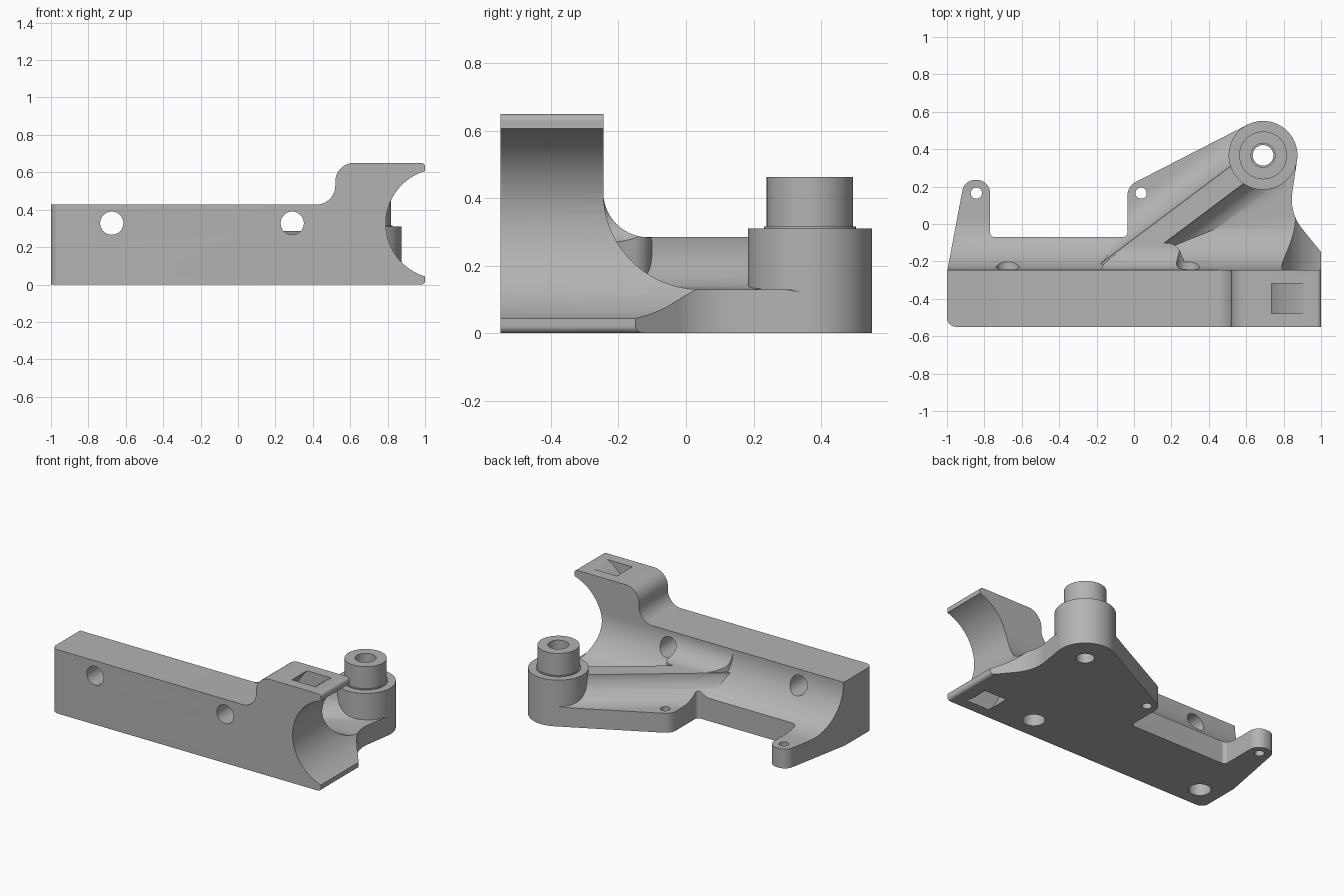
import bpy, bmesh, math
from mathutils import Vector, Matrix

if "Cube" in bpy.data.objects:
    bpy.data.objects.remove(bpy.data.objects["Cube"])

grey = bpy.data.materials.new("plain_grey")
grey.diffuse_color = (0.45, 0.45, 0.45, 1)
grey.use_nodes = True
grey.node_tree.nodes["Principled BSDF"].inputs["Base Color"].default_value = grey.diffuse_color


def rounded(pts, seg=20):
    """Polygon whose corners (x, y, radius) are replaced by arcs."""
    out = []
    for i, p in enumerate(pts):
        c = Vector(p[:2])
        r = p[2] if len(p) > 2 else 0
        if not r:
            out.append(c)
            continue
        a = (Vector(pts[i - 1][:2]) - c).normalized()
        b = (Vector(pts[(i + 1) % len(pts)][:2]) - c).normalized()
        half = a.angle(b) / 2
        mid = c + (a + b).normalized() * r / math.sin(half)
        d = r / math.tan(half)
        s, e = c + a * d - mid, c + b * d - mid
        a0 = math.atan2(s.y, s.x)
        turn = (math.atan2(e.y, e.x) - a0 + math.pi) % (2 * math.pi) - math.pi
        for k in range(seg + 1):
            t = a0 + turn * k / seg
            out.append(mid + Vector((math.cos(t), math.sin(t))) * r)
    return out


def arc(cx, cy, r, a0, a1, n=64):
    return [Vector((cx + r * math.cos(math.radians(a0 + (a1 - a0) * k / n)),
                    cy + r * math.sin(math.radians(a0 + (a1 - a0) * k / n))))
            for k in range(n + 1)]


def prism(name, pts, axis, lo, hi):
    """Extrude a 2D outline along an axis."""
    place = {"X": lambda p, t: (t, p[0], p[1]),
             "Y": lambda p, t: (p[0], t, p[1]),
             "Z": lambda p, t: (p[0], p[1], t)}[axis]
    bm = bmesh.new()
    low = [bm.verts.new(place(p, lo)) for p in pts]
    high = [bm.verts.new(place(p, hi)) for p in pts]
    bm.faces.new(low)
    bm.faces.new(high)
    for i in range(len(pts)):
        bm.faces.new((low[i - 1], low[i], high[i], high[i - 1]))
    bmesh.ops.recalc_face_normals(bm, faces=bm.faces)
    me = bpy.data.meshes.new(name)
    bm.to_mesh(me)
    bm.free()
    ob = bpy.data.objects.new(name, me)
    bpy.context.collection.objects.link(ob)
    me.materials.append(grey)
    return ob


def rod(name, a, b, r, axis, lo, hi):
    return prism(name, arc(a, b, r, 0, 360)[:-1], axis, lo, hi)


def combine(ob, other, op, keep=False):
    mod = ob.modifiers.new("cut", "BOOLEAN")
    mod.object, mod.operation, mod.solver = other, op, "EXACT"
    bpy.context.view_layer.objects.active = ob
    bpy.ops.object.modifier_apply(modifier=mod.name)
    if not keep:
        bpy.data.objects.remove(other)


BX, BY = 0.69, 0.367          # post centre
CX, CZ = 1.084, 0.325         # round seat centre

# Bracket: front profile, wall-and-floor section and plan outline intersected
bracket = prism("bracket", rounded([
    (-1, 0), (1, 0, .022), (1, .65, .022), (.52, .65, .1),
    (.52, .428, .1), (-1, .428)]), "Y", -.6, .6)
section = prism("section", rounded([
    (-.58, -.05), (.58, -.05), (.58, .13), (-.245, .13, .287),
    (-.245, .8), (-.58, .8)], 32), "X", -1.1, 1.1)
plan_pts = rounded([
    (-1, -.55, .05), (1, -.55), (1, -.15), (.83, .06, .25), (.872, .34),
    (BX, BY), (.606, .531), (-.035, .202, .08), (-.035, -.07, .025),
    (-.77, -.07, .025), (-.77, .235, .068), (-.907, .235, .066),
    (-1, -.26, .05)])
plan = prism("plan", plan_pts, "Z", -.1, 1)
combine(bracket, section, "INTERSECT")
combine(bracket, plan, "INTERSECT", keep=True)

# Diagonal rib with hollow flanks, running from wall to post
h, w, rr = .058, .213, .155
flank = [(w - .001, .05)] + [(h + rr - rr * math.cos(t), .285 - rr * math.sin(t))
                             for t in [math.pi / 2 * k / 20 for k in range(20, -1, -1)]]
rib = prism("rib", flank + [(-u, z) for u, z in reversed(flank)], "Y", -1.28, 0)
rib.data.transform(Matrix.Translation((BX, BY, 0))
                   @ Matrix.Rotation(-math.atan2(.8, .6), 4, "Z"))
combine(rib, plan, "INTERSECT")

# Curved blend where the rib meets the wall
blend = prism("blend", rounded([
    (-.3, .06), (-.1, .06), (-.1, .284), (-.245, .284, .134),
    (-.245, .425), (-.3, .425)]), "X", -.5, .5)
foot = prism("foot", rounded([
    (-.2, -.29), (-.16, -.21), (-.02, -.101), (.23, -.101, .08), (.3, -.29)]),
    "Z", 0, 1)
combine(blend, foot, "INTERSECT")
combine(bracket, rib, "UNION")
combine(bracket, blend, "UNION")

# Round seat at the end and the curved strap slot around it
combine(bracket, rod("seat", CX, CZ, .294, "Y", -.7, .7), "DIFFERENCE")
slot = arc(CX, CZ, .477, 110, 250) + arc(CX, CZ, .365, 250, 110)
combine(bracket, prism("strap_slot", slot, "Y", -.478, -.318), "DIFFERENCE")

# Post with narrower collar
combine(bracket, rod("post", BX, BY, .184, "Z", 0, .31), "UNION")
combine(bracket, rod("collar_foot", BX, BY, .136, "Z", .2, .316), "UNION")
combine(bracket, rod("collar", BX, BY, .128, "Z", .2, .463), "UNION")

# Holes: wall, lugs, post bore and blind holes underneath
for x in (-.675, .29):
    combine(bracket, rod("wall_hole", x, .328, .062, "Y", -.7, -.14), "DIFFERENCE")
for x in (-.843, .038):
    combine(bracket, rod("lug_hole", x, .165, .03, "Z", -.1, .4), "DIFFERENCE")
for x in (-.85, .45):
    combine(bracket, rod("base_hole", x, -.4, .068, "Z", -.1, .3), "DIFFERENCE")
combine(bracket, rod("bore", BX, BY, .055, "Z", -.1, .6), "DIFFERENCE")
combine(bracket, rod("bore_mouth", BX, BY, .064, "Z", .2, .6), "DIFFERENCE")

# One material, smooth curves with crisp edges
bracket.data.materials.clear()
bracket.data.materials.append(grey)
for f in bracket.data.polygons:
    f.material_index = 0
bpy.ops.object.select_all(action="DESELECT")
bracket.select_set(True)
bpy.context.view_layer.objects.active = bracket
bpy.ops.object.shade_smooth_by_angle(angle=math.radians(30))
